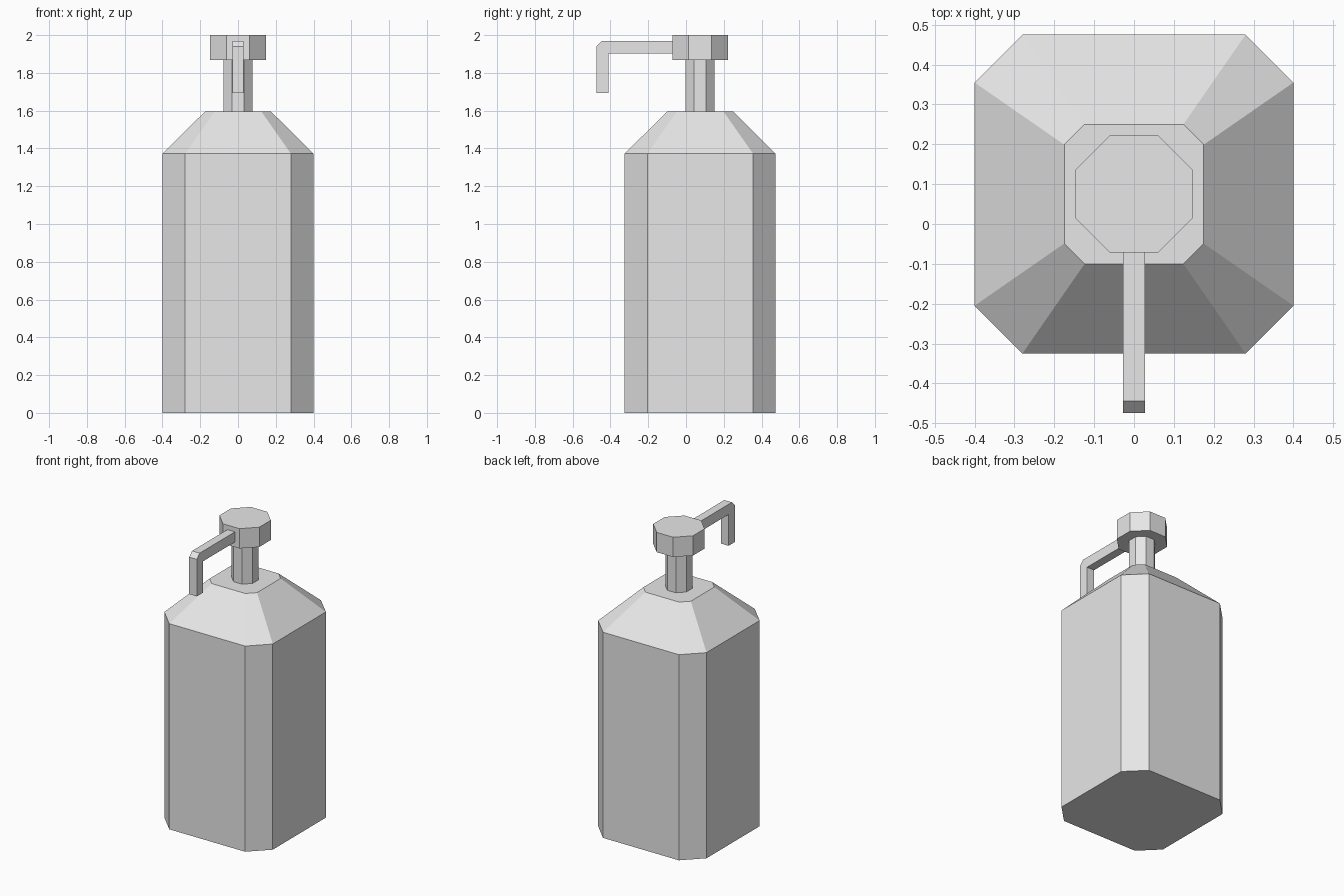
import bpy, bmesh

cube = bpy.data.objects.get("Cube")
if cube:
    bpy.data.objects.remove(cube, do_unlink=True)

CENTRE_Y = 0.075

grey = bpy.data.materials.new("plain grey")
grey.use_nodes = True
colour = (0.8, 0.8, 0.8, 1)
grey.diffuse_color = colour
grey.node_tree.nodes["Principled BSDF"].inputs["Base Color"].default_value = colour


def octagon(half, cut):
    """Square outline with its four corners cut off, counter-clockwise."""
    a, b = half, half - cut
    return [(a, -b), (a, b), (b, a), (-b, a), (-a, b), (-a, -b), (-b, -a), (b, -a)]


def loft(name, rings):
    """Skin a stack of equal-sized 3D outlines and close both ends."""
    bm = bmesh.new()
    loops = [[bm.verts.new(p) for p in ring] for ring in rings]
    bm.faces.new(loops[0][::-1])
    bm.faces.new(loops[-1])
    for low, high in zip(loops, loops[1:]):
        for i in range(len(low)):
            j = (i + 1) % len(low)
            bm.faces.new((low[i], low[j], high[j], high[i]))
    bmesh.ops.recalc_face_normals(bm, faces=bm.faces)
    mesh = bpy.data.meshes.new(name)
    bm.to_mesh(mesh)
    bm.free()
    mesh.materials.append(grey)
    obj = bpy.data.objects.new(name, mesh)
    bpy.context.collection.objects.link(obj)
    return obj


def upright(name, sections):
    """Octagonal column from (half width, corner cut, height) sections."""
    return loft(name, [[(x, y + CENTRE_Y, z) for x, y in octagon(half, cut)]
                       for half, cut, z in sections])


# Bottle with sloping shoulders
upright("bottle", [(0.4, 0.12, 0), (0.4, 0.12, 1.372), (0.175, 0.051, 1.595)])

# Pump stem and head, both regular octagons
REGULAR = 0.586
upright("pump_stem", [(0.077, 0.077 * REGULAR, z) for z in (1.595, 1.868)])
upright("pump_head", [(0.147, 0.147 * REGULAR, z) for z in (1.868, 2.0)])

# Bent spout: side outline (y, z) carried across its width
outline = [(-0.072, 1.902), (-0.072, 1.97), (-0.444, 1.97), (-0.474, 1.94),
           (-0.474, 1.693), (-0.409, 1.693), (-0.409, 1.902)]
loft("spout", [[(x, y, z) for y, z in outline] for x in (-0.028, 0.028)])
